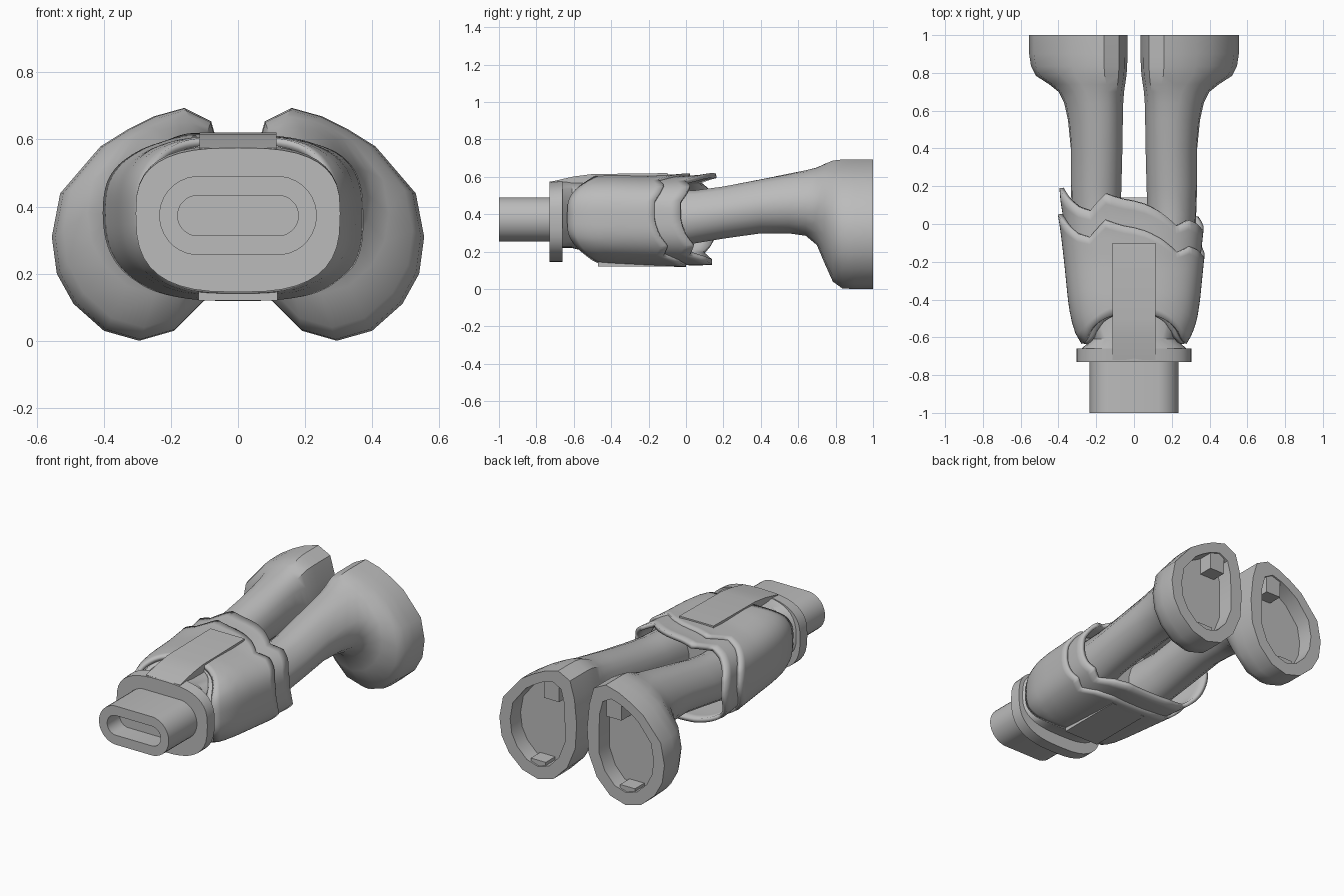
import bpy, bmesh, math
from mathutils import Vector

if "Cube" in bpy.data.objects:
    bpy.data.objects.remove(bpy.data.objects["Cube"])

GREY = (0.5, 0.5, 0.5, 1)
mat = bpy.data.materials.new("plain_grey")
mat.use_nodes = True
mat.diffuse_color = GREY
mat.node_tree.nodes["Principled BSDF"].inputs["Base Color"].default_value = GREY


def interp(table, t):
    """Linear lookup in rows of (key, value, value...)."""
    if t <= table[0][0]:
        return table[0][1:]
    for a, b in zip(table, table[1:]):
        if t <= b[0]:
            f = (t - a[0]) / (b[0] - a[0])
            return [p + (q - p) * f for p, q in zip(a[1:], b[1:])]
    return table[-1][1:]


def loft(name, rings, caps=True, angle=30):
    bm = bmesh.new()
    loops = [[bm.verts.new(p) for p in r] for r in rings]
    n = len(loops[0])
    for a, b in zip(loops, loops[1:]):
        for i in range(n):
            j = (i + 1) % n
            bm.faces.new((a[i], a[j], b[j], b[i]))
    if caps:
        bm.faces.new(loops[0])
        bm.faces.new(loops[-1])
    bmesh.ops.recalc_face_normals(bm, faces=bm.faces)
    me = bpy.data.meshes.new(name)
    bm.to_mesh(me)
    bm.free()
    ob = bpy.data.objects.new(name, me)
    bpy.context.collection.objects.link(ob)
    me.materials.append(mat)
    bpy.ops.object.select_all(action='DESELECT')
    ob.select_set(True)
    bpy.context.view_layer.objects.active = ob
    bpy.ops.object.shade_smooth_by_angle(angle=math.radians(angle))
    return ob


def box(name, x, y, z):
    return loft(name, [[(x[0], v, z[0]), (x[1], v, z[0]), (x[1], v, z[1]), (x[0], v, z[1])] for v in y])


def oval_point(a, y, w, top, bottom, power=2.8, zc=0.38):
    c, s = math.cos(a), math.sin(a)
    e = 2 / power
    h = top - zc if s > 0 else zc - bottom
    return (w * math.copysign(abs(c) ** e, c), y, zc + h * math.copysign(abs(s) ** e, s))


def oval(y, w, top, bottom, power=2.8, n=40):
    return [oval_point(2 * math.pi * i / n, y, w, top, bottom, power) for i in range(n)]


def stadium(y, w, h, zc=0.373, n=32):
    pts = []
    for i in range(n):
        a = 2 * math.pi * (i + 0.5) / n
        pts.append((math.copysign(w - h, math.cos(a)) + h * math.cos(a), y, zc + h * math.sin(a)))
    return pts


# Waist connector with its slot
loft("waist_peg", [stadium(-0.7, 0.235, 0.118), stadium(-1, 0.235, 0.118),
                   stadium(-1, 0.18, 0.06), stadium(-0.88, 0.18, 0.06)])

# Belt plate and inner hips
loft("belt", [oval(-0.73, 0.305, 0.575, 0.145), oval(-0.66, 0.305, 0.582, 0.145)])
loft("hip_core", [oval(-0.67, 0.29, 0.58, 0.22), oval(-0.61, 0.22, 0.58, 0.22),
                  oval(-0.45, 0.28, 0.57, 0.18), oval(-0.12, 0.33, 0.57, 0.16)])

# Two skirt layers: rounded front edge, wavy hem by angle
SHAPE = [(-0.64, 0.275, 0.575, 0.2), (-0.58, 0.31, 0.59, 0.17), (-0.5, 0.335, 0.607, 0.143),
         (-0.4, 0.35, 0.612, 0.135), (-0.2, 0.37, 0.607, 0.125), (-0.03, 0.39, 0.615, 0.118),
         (0.06, 0.405, 0.63, 0.122), (0.22, 0.412, 0.645, 0.13)]
HEM = [-.17, -.17, -.14, -.12, -.15, -.08, -.02, .02, -.07, -.05, -.01, .03,
       .05, .02, -.01, -.05, -.02, 0, 0, 0, -.04, -.12, -.1, -.14]
HEM_ROWS = [(i, h) for i, h in enumerate(HEM + HEM[:1])]


def skirt(name, scale, drop, steps=12, n=96):
    rings = []
    for k in range(steps + 1):
        ring = []
        for i in range(n):
            a = 2 * math.pi * i / n
            front = -0.635 + 0.16 * abs(math.sin(a)) ** 3
            hem = interp(HEM_ROWS, 24 * i / n)[0] + drop
            y = front + (hem - front) * k / steps
            w, top, bottom = interp(SHAPE, y - drop * 0.6)
            p = oval_point(a, y, w * scale, top, bottom)
            ring.append((p[0], y, 0.38 + (p[2] - 0.38) * scale))
        rings.append(ring)
    ob = loft(name, rings, caps=False, angle=40)
    solid = ob.modifiers.new("thickness", 'SOLIDIFY')
    solid.thickness = 0.025
    solid.offset = -1
    return ob


skirt("outer_skirt", 1.0, 0)
skirt("inner_skirt", 0.97, 0.14)

# Centre strips above and below
TOP = [(-0.72, 0.575), (-0.6, 0.602), (-0.5, 0.615), (-0.1, 0.62)]
loft("front_strip", [[(-0.115, y, z - 0.05), (0.115, y, z - 0.05), (0.115, y, z), (-0.115, y, z)]
                     for y, z in TOP])
box("back_strip", (-0.117, 0.117), (-0.47, -0.05), (0.12, 0.146))

# Legs flaring into boots, hollow at the open end
FOOT = [(.555, .31), (.53, .44), (.41, .58), (.33, .63), (.25, .67), (.16, .695), (.08, .655),
        (.05, .55), (.035, .4), (.045, .25), (.1, .12), (.19, .03), (.295, 0), (.4, .03),
        (.49, .11), (.54, .2)]
FX, FZ = (0.295, 0.26), (0.348, 0.348)
# y, inner x, outer x, bottom z, top z, share of boot outline
LEG = [(-0.15, .06, .32, .2, .53, 0), (0.05, .07, .33, .245, .53, 0), (0.2, .065, .335, .27, .55, 0),
       (0.4, .06, .335, .298, .59, .1), (0.55, .058, .35, .298, .622, .25), (0.64, .056, .37, .285, .642, .4),
       (0.7, .052, .4, .235, .66, .6), (0.74, .046, .45, .14, .675, .8), (0.785, .04, .52, .04, .688, 1),
       (0.835, .036, .545, .004, .694, 1), (0.9, .035, .555, 0, .695, 1), (1, .035, .555, 0, .695, 1)]


def leg_ring(side, y, x0, x1, z0, z1, blend):
    ring = []
    for x, z in FOOT:
        u = Vector(((x - FX[0]) / FX[1], (z - FZ[0]) / FZ[1]))
        u = u.normalized().lerp(u, blend)
        ring.append((side * ((x0 + x1) / 2 + u.x * (x1 - x0) / 2), y, (z0 + z1) / 2 + u.y * (z1 - z0) / 2))
    return ring


def cavity_ring(side, y):
    return [(side * max(0.115, FX[0] + (x - FX[0]) * 0.72), y, FZ[0] + (z - FZ[0]) * 0.78) for x, z in FOOT]


for side, tag in ((1, "left"), (-1, "right")):
    rings = [leg_ring(side, *row) for row in LEG]
    rings += [cavity_ring(side, 1), cavity_ring(side, 0.9)]
    loft(tag + "_leg", rings, angle=35)
    # Small pegs inside the boot
    box(tag + "_upper_peg", sorted((side * 0.16, side * 0.26)), (0.89, 0.99), (0.5, 0.62))
    box(tag + "_lower_peg", sorted((side * 0.25, side * 0.35)), (0.89, 0.99), (0.06, 0.11))
